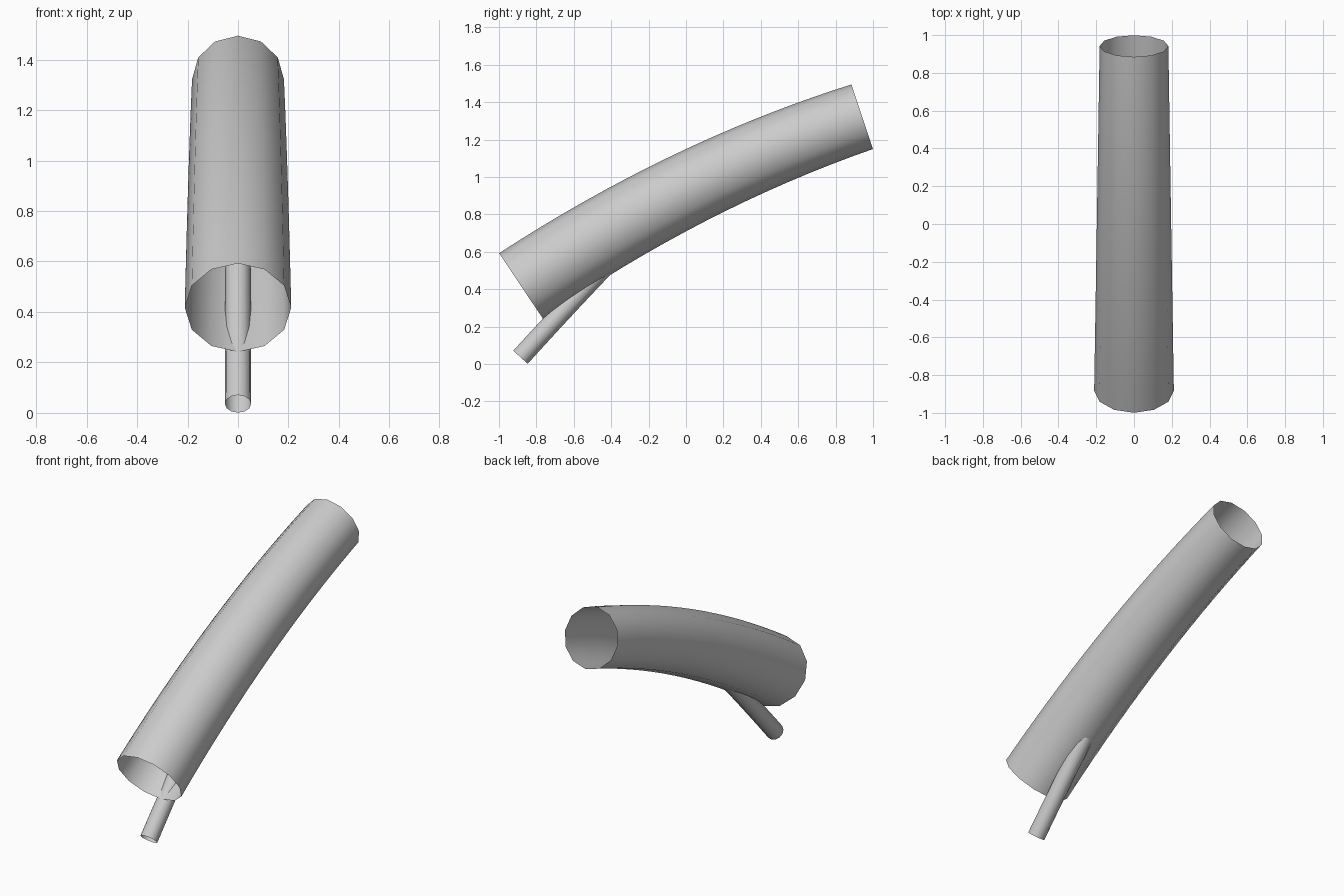
import bpy, bmesh, math
from mathutils import Vector

if "Cube" in bpy.data.objects:
    bpy.data.objects.remove(bpy.data.objects["Cube"])

grey = bpy.data.materials.new("plain_grey")
grey.diffuse_color = (0.6, 0.6, 0.6, 1)
grey.use_nodes = True
grey.node_tree.nodes["Principled BSDF"].inputs["Base Color"].default_value = grey.diffuse_color


def tube(name, p0, p1, p2, r0, r1, rings, sides=12):
    """Open tapered tube swept along a quadratic curve in the y-z plane."""
    bm = bmesh.new()
    loops = []
    for i in range(rings + 1):
        t = i / rings
        y, z = [(1 - t) ** 2 * a + 2 * t * (1 - t) * b + t * t * c
                for a, b, c in zip(p0, p1, p2)]
        dy, dz = [(1 - t) * (b - a) + t * (c - b) for a, b, c in zip(p0, p1, p2)]
        n = Vector((0, -dz, dy)).normalized()
        r = r0 + (r1 - r0) * t
        loop = []
        for k in range(sides):
            a = 2 * math.pi * k / sides
            loop.append(bm.verts.new(Vector((0, y, z)) + n * r * math.cos(a)
                                     + Vector((r * math.sin(a), 0, 0))))
        loops.append(loop)
    for a, b in zip(loops, loops[1:]):
        for k in range(sides):
            j = (k + 1) % sides
            f = bm.faces.new((a[k], b[k], b[j], a[j]))
            f.smooth = True
    # face outward
    f = bm.faces[:][0]
    f.normal_update()
    if f.normal.dot(f.calc_center_median() - Vector((0, p0[0], p0[1]))) < 0:
        bmesh.ops.reverse_faces(bm, faces=bm.faces[:])
    me = bpy.data.meshes.new(name)
    bm.to_mesh(me)
    bm.free()
    me.materials.append(grey)
    ob = bpy.data.objects.new(name, me)
    bpy.context.collection.objects.link(ob)
    return ob


# Large bent trunk, open at both ends
tube("main_trunk", (-0.882, 0.417), (0.005, 1.011), (0.942, 1.322), 0.211, 0.182, 16)

# Thin branch entering the trunk from below
tube("side_branch", (-0.885, 0.036), (-0.55, 0.405), (-0.2, 0.76), 0.052, 0.05, 8)
